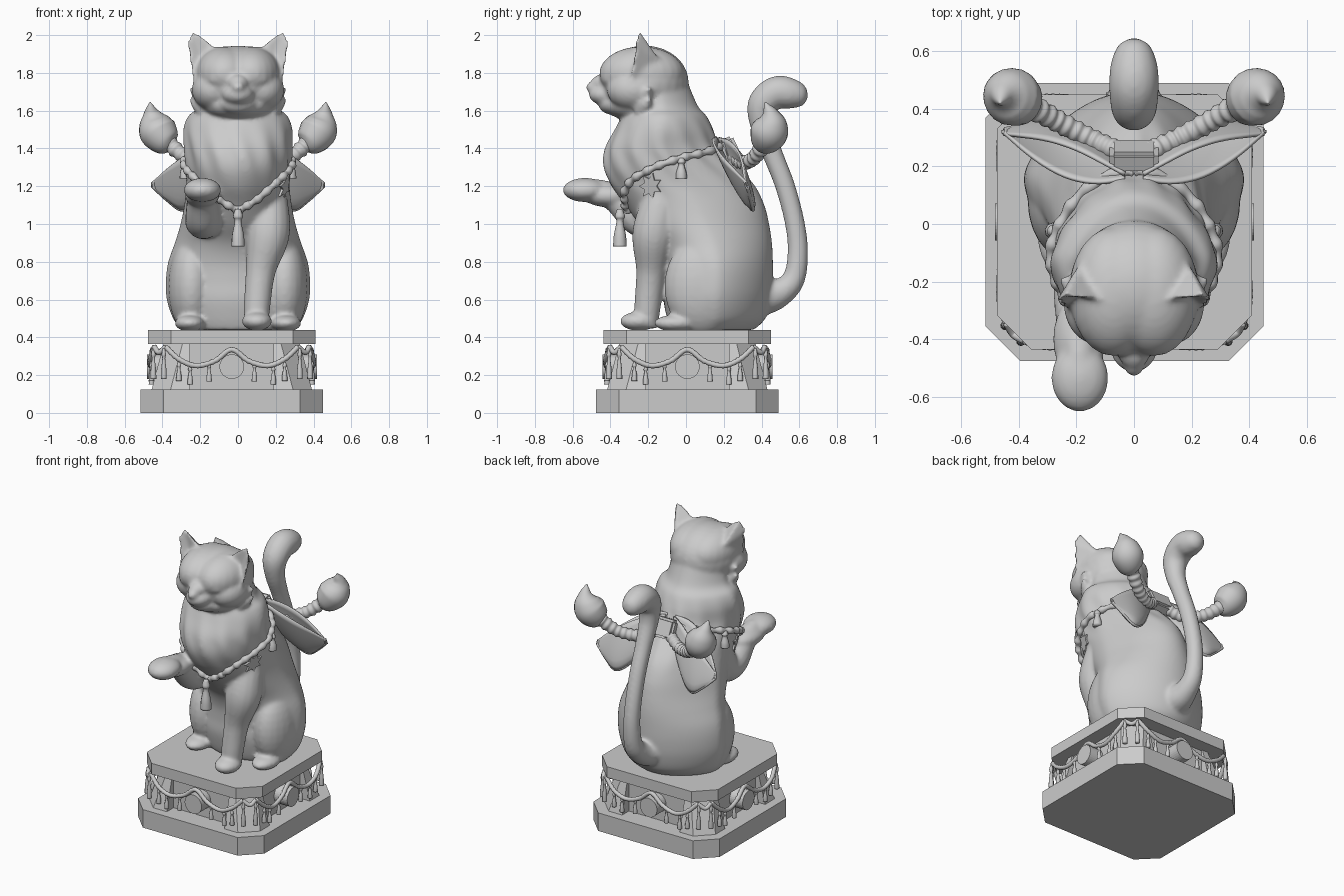
import bpy, bmesh, math
from mathutils import Vector, Matrix

if "Cube" in bpy.data.objects:
    bpy.data.objects.remove(bpy.data.objects["Cube"])

stone = bpy.data.materials.new("grey_stone")
stone.use_nodes = True
GREY = (0.6, 0.6, 0.6, 1)
stone.diffuse_color = GREY
stone.node_tree.nodes["Principled BSDF"].inputs["Base Color"].default_value = GREY


def finish(bm, name, smooth=True):
    bmesh.ops.recalc_face_normals(bm, faces=bm.faces[:])
    mesh = bpy.data.meshes.new(name)
    for f in bm.faces:
        f.smooth = smooth
    bm.to_mesh(mesh)
    bm.free()
    mesh.materials.append(stone)
    ob = bpy.data.objects.new(name, mesh)
    bpy.context.collection.objects.link(ob)
    return ob


def spline(pts, n=8):
    """Smooth curve through points of any dimension."""
    out = []
    for i in range(len(pts) - 1):
        quad = [pts[max(i - 1, 0)], pts[i], pts[i + 1], pts[min(i + 2, len(pts) - 1)]]
        for k in range(n):
            t = k / n
            out.append(tuple(b + t * (c - a) / 2 + t * t * (a - 2.5 * b + 2 * c - d / 2)
                             + t ** 3 * (1.5 * b - a / 2 - 1.5 * c + d / 2)
                             for a, b, c, d in zip(*quad)))
    return out + [tuple(pts[-1])]


def skin(bm, rings):
    """Join rings of points into a capped shell."""
    rows = [[bm.verts.new(p) for p in r] for r in rings]
    m = len(rows[0])
    for a, b in zip(rows, rows[1:]):
        for j in range(m):
            bm.faces.new((a[j], a[(j + 1) % m], b[(j + 1) % m], b[j]))
    bm.faces.new(rows[0][::-1])
    bm.faces.new(rows[-1])


def tube(bm, pts, n=8, sides=16, ribs=0, depth=0.0):
    """Round tube through (x, y, z, radius) points, optionally ribbed."""
    path = spline(pts, n)
    rings, normal = [], Vector((0.3, 0.5, 0.8))
    for i, p in enumerate(path):
        t = Vector(path[min(i + 1, len(path) - 1)][:3]) - Vector(path[max(i - 1, 0)][:3])
        t.normalize()
        normal = (normal - t * normal.dot(t)).normalized()
        side = t.cross(normal)
        r = p[3] * (1 + depth * math.sin(math.tau * ribs * i / (len(path) - 1)))
        rings.append([Vector(p[:3]) + r * (normal * math.cos(a) + side * math.sin(a))
                      for a in (math.tau * j / sides for j in range(sides))])
    skin(bm, rings)


def ball(bm, centre, size):
    bmesh.ops.create_uvsphere(bm, u_segments=24, v_segments=16, radius=1,
                              matrix=Matrix.Translation(centre) @ Matrix.Diagonal((*size, 1)))


def tassel(bm, x, y, z, length, r):
    """Small knot with a flared skirt, hanging from z."""
    tube(bm, [(x, y, z, r * .4), (x, y, z - length * .2, r * .75), (x, y, z - length * .33, r * .5),
              (x, y, z - length * .7, r * .9), (x, y, z - length, r)], 4, 10)


# Torso rows: height, front, back, half width
TORSO = spline([(.44, -.08, .36, .3), (.5, -.1, .42, .345), (.6, -.12, .45, .378), (.7, -.12, .46, .383),
                (.8, -.13, .46, .37), (.9, -.17, .455, .335), (1, -.25, .44, .305), (1.1, -.32, .415, .285),
                (1.2, -.395, .365, .275), (1.3, -.435, .275, .28), (1.4, -.425, .185, .285),
                (1.5, -.375, .145, .288), (1.57, -.34, .11, .265), (1.63, -.31, .06, .21), (1.8, -.28, -.01, .18)])


def torso_point(angle, z, grow=0.0):
    """Point on the egg-shaped torso section; angle 0 is the front, pi the back."""
    _, front, back, half = min(TORSO, key=lambda r: abs(r[0] - z))
    return ((half + grow) * math.sin(angle) * (1 - .22 * max(0, -math.cos(angle))),
            (front + back) / 2 - ((back - front) / 2 + grow) * math.cos(angle), z)


# Cat body: overlapping solids fused into one smooth surface
bm = bmesh.new()
rings = []
for row in TORSO:
    fur = .008 * max(0, 1 - abs(row[0] - 1.36) / .22)
    rings.append([torso_point(a, row[0], fur * math.sin(13 * a + 14 * row[0]))
                  for a in (math.tau * j / 78 for j in range(78))])
skin(bm, rings)
ball(bm, (0, -.22, 1.75), (.225, .235, .195))                     # skull
ball(bm, (0, -.26, 1.63), (.185, .175, .085))                     # jaw
ball(bm, (0, -.42, 1.685), (.085, .095, .058))                    # muzzle
ball(bm, (0, -.495, 1.725), (.035, .035, .03))                    # nose
ball(bm, (0, -.43, 1.745), (.06, .075, .05))                      # bridge
ball(bm, (0, -.38, 1.635), (.1, .085, .058))                      # chin
for s in (-1, 1):
    ball(bm, (s * .07, -.235, 1.795), (.155, .225, .145))         # crown
    ball(bm, (s * .125, -.275, 1.71), (.12, .145, .11))           # cheek
    ball(bm, (s * .1, -.405, 1.765), (.06, .04, .03))             # closed eyelid
    for z in (1.72, 1.66):
        tube(bm, [(s * .17, -.23, z - .05, .055), (s * .22, -.21, z - .02, .035), (s * .255, -.19, z, .006)])
    ear = [bm.verts.new((s * x, y, z)) for x, y, z in
           ((.06, -.27, 1.9), (.24, -.3, 1.75), (.18, -.12, 1.85), (.185, -.25, 1.87),
            (.245, -.25, 2.035), (.272, -.27, 1.95))]
    for f in ((4, 0, 3), (4, 3, 5), (3, 1, 5), (4, 5, 2), (5, 1, 2), (4, 2, 0), (0, 2, 1, 3)):
        bm.faces.new([ear[i] for i in f])
    ball(bm, (s * .255, -.05, .475), (.08, .12, .045))            # hind paw
    ball(bm, (s * .245, .085, .67), (.125, .2, .26))              # thigh
# Standing foreleg and paw
tube(bm, [(.1, -.21, .45, .06), (.1, -.205, .55, .07), (.12, -.185, .75, .08), (.16, -.17, .95, .115),
          (.16, -.12, 1.15, .1)])
ball(bm, (.1, -.25, .485), (.08, .1, .05))
# Raised foreleg and paw
tube(bm, [(-.17, -.1, 1.15, .1), (-.18, -.16, 1.03, .1), (-.185, -.25, 1.03, .095), (-.19, -.35, 1.12, .08),
          (-.19, -.45, 1.175, .06), (-.19, -.56, 1.18, .06)])
ball(bm, (-.19, -.4, 1.15), (.092, .15, .062))
ball(bm, (-.188, -.535, 1.18), (.1, .118, .064))
# Tail
tube(bm, [(0, .36, .63, .14), (0, .47, .625, .085), (0, .565, .7, .062), (0, .592, .84, .055), (0, .577, 1, .053),
          (0, .525, 1.2, .053), (0, .455, 1.38, .055), (0, .405, 1.52, .064), (0, .405, 1.63, .08),
          (0, .475, 1.695, .087), (0, .555, 1.69, .082), (0, .62, 1.675, .055), (0, .645, 1.67, .012)])
cat = finish(bm, "cat_body")
fuse = cat.modifiers.new("fuse", 'REMESH')
fuse.mode, fuse.voxel_size, fuse.use_smooth_shade = 'VOXEL', .011, True
soft = cat.modifiers.new("soften", 'SMOOTH')
soft.factor, soft.iterations = .5, 9

# Neck rope with front and side tassels
drape = spline([(0, 1.07), (.35, 1.13), (.8, 1.22), (1.25, 1.29), (1.75, 1.345), (2.3, 1.38), (3.14, 1.42)], 6)
bm = bmesh.new()
for s in (-1, 1):
    tube(bm, [(*torso_point(s * a, z, .008), .02) for a, z in drape], 5, 10, 13, .2)
    x, y, z = torso_point(s * 1.8, 1.35, .02)
    tassel(bm, x, y, z, .11, .03)
finish(bm, "neck_rope")
bm = bmesh.new()
tassel(bm, 0, -.35, 1.08, .2, .036)
finish(bm, "front_tassel")

# Jagged leaf charms below the rope
for s, side in ((-1, "right"), (1, "left")):
    bm = bmesh.new()
    leaf = []
    for k in range(14):
        a, r = math.tau * k / 14, (.07 if k % 2 else .04)
        z = 1.2 + r * math.sin(a)
        y = -.19 + .85 * r * math.cos(a)
        _, f, b, half = min(TORSO, key=lambda q: abs(q[0] - z))
        x = half * math.sqrt(1 - ((2 * y - f - b) / (b - f)) ** 2)
        leaf.append(bm.verts.new((s * (x + .012), y, z)))
    bm.faces.new(leaf)
    ob = finish(bm, side + "_leaf_charm", False)
    ob.modifiers.new("thickness", 'SOLIDIFY').thickness = .012

# Bow loops: open-topped ribbon pouch, two sheets meeting at the tip and the lower edge
LOOP = spline([(.03, 1.46, 1.36), (.12, 1.445, 1.22), (.22, 1.4, 1.1), (.3, 1.35, 1.065),
               (.38, 1.29, 1.12), (.43, 1.245, 1.165), (.46, 1.22, 1.195)], 4)
for s, side in ((-1, "right"), (1, "left")):
    bm = bmesh.new()
    rows = []
    for sheet in (1, -1):
        for x, top, low in (LOOP if sheet == 1 else LOOP[-2::-1]):
            row = []
            for v in range(9):
                z = top + (low - top) * v / 8
                bulge = .06 * sheet * math.sin(math.pi * x / .46) * math.sqrt(1 - (v / 8) ** 2)
                row.append(bm.verts.new((s * x, .16 + (1.46 - z) * .4 + bulge + .06 * x / .46, z)))
            rows.append(row)
    for a, b in zip(rows, rows[1:]):
        for j in range(8):
            bm.faces.new((a[j], a[j + 1], b[j + 1], b[j]))
    ob = finish(bm, side + "_bow_loop")
    ob.modifiers.new("thickness", 'SOLIDIFY').thickness = .012

    # Ribbed pull cord ending in a pointed bud
    bm = bmesh.new()
    tube(bm, [(s * .05, .25, 1.37, .035), (s * .15, .295, 1.325, .036), (s * .27, .36, 1.35, .037),
              (s * .37, .415, 1.43, .043)], 24, 16, 11, .09)
    tube(bm, [(s * .35, .405, 1.41, .03), (s * .375, .415, 1.43, .075), (s * .42, .44, 1.485, .1),
              (s * .445, .45, 1.54, .083), (s * .458, .445, 1.585, .045), (s * .463, .43, 1.62, .02),
              (s * .465, .42, 1.645, .003)], 6, 20)
    finish(bm, side + "_bud_cord")

# Bow knot
bm = bmesh.new()
bmesh.ops.create_cube(bm, size=1, matrix=Matrix.Translation((0, .235, 1.395))
                      @ Matrix.Rotation(math.radians(25), 4, 'X') @ Matrix.Diagonal((.17, .08, .13, 1)))
bmesh.ops.bevel(bm, geom=bm.edges[:], offset=.015, segments=2, affect='EDGES')
finish(bm, "bow_knot", False)

# Pedestal
PLACE = Matrix.Translation((-.033, .007, 0))


def octagon(h, c, z):
    q = [(h - c, -h), (h, c - h), (h, h - c), (h - c, h)]
    return [PLACE @ Vector((x, y, z)) for x, y in q + [(-x, -y) for x, y in q]]


for name, h, low, high in (("plinth_foot", .4825, 0, .125), ("plinth_core", .35, .12, .37),
                           ("plinth_top", .443, .365, .44)):
    bm = bmesh.new()
    skin(bm, [octagon(h, .12, low), octagon(h, .12, high)])
    finish(bm, name, False)

posts, ropes, discs = bmesh.new(), bmesh.new(), bmesh.new()
for k in range(4):
    turn = PLACE @ Matrix.Rotation(k * math.pi / 2, 4, 'Z')
    # Corner post
    skin(posts, [[turn @ Vector((x, -y, z)) for x, y in
                  ((.22, h), (h - .1, h), (h, h - .1), (h, .22), (.22, .22))]
                 for h, z in ((.425, .12), (.36, .37))])
    # Swag rope along the side, with a short swag across the corner
    half = [(.35, -.41, .35), (.28, -.43, .285), (.19, -.43, .25), (.09, -.425, .275), (0, -.42, .335)]
    swag = half + [(-x, y, z) for x, y, z in half[-2::-1]]
    tube(ropes, [(*(turn @ Vector(p)), .014) for p in swag], 8, 10, 30, .12)
    corner = [(.35, -.41, .35), (.39, -.385, .32), (.41, -.35, .35)]
    tube(ropes, [(*(turn @ Vector(p)), .014) for p in corner], 8, 10)
    # Hanging tassels and the corner pair
    for x, z in ((.12, .265), (.22, .25), (.28, .27)):
        for s in (-1, 1):
            tassel(ropes, *(turn @ Vector((s * x, -.425, z))), .1, .015)
    for x, y in ((.36, -.415), (.415, -.36)):
        tassel(ropes, *(turn @ Vector((x, y, .34))), .16, .016)
    # Round medallion
    bmesh.ops.create_cone(discs, cap_ends=True, segments=32, radius1=.065, radius2=.065, depth=.11,
                          matrix=turn @ Matrix.Translation((0, -.395, .245)) @ Matrix.Rotation(math.pi / 2, 4, 'X'))
finish(posts, "corner_posts", False)
finish(ropes, "swag_ropes")
finish(discs, "medallions", False)
